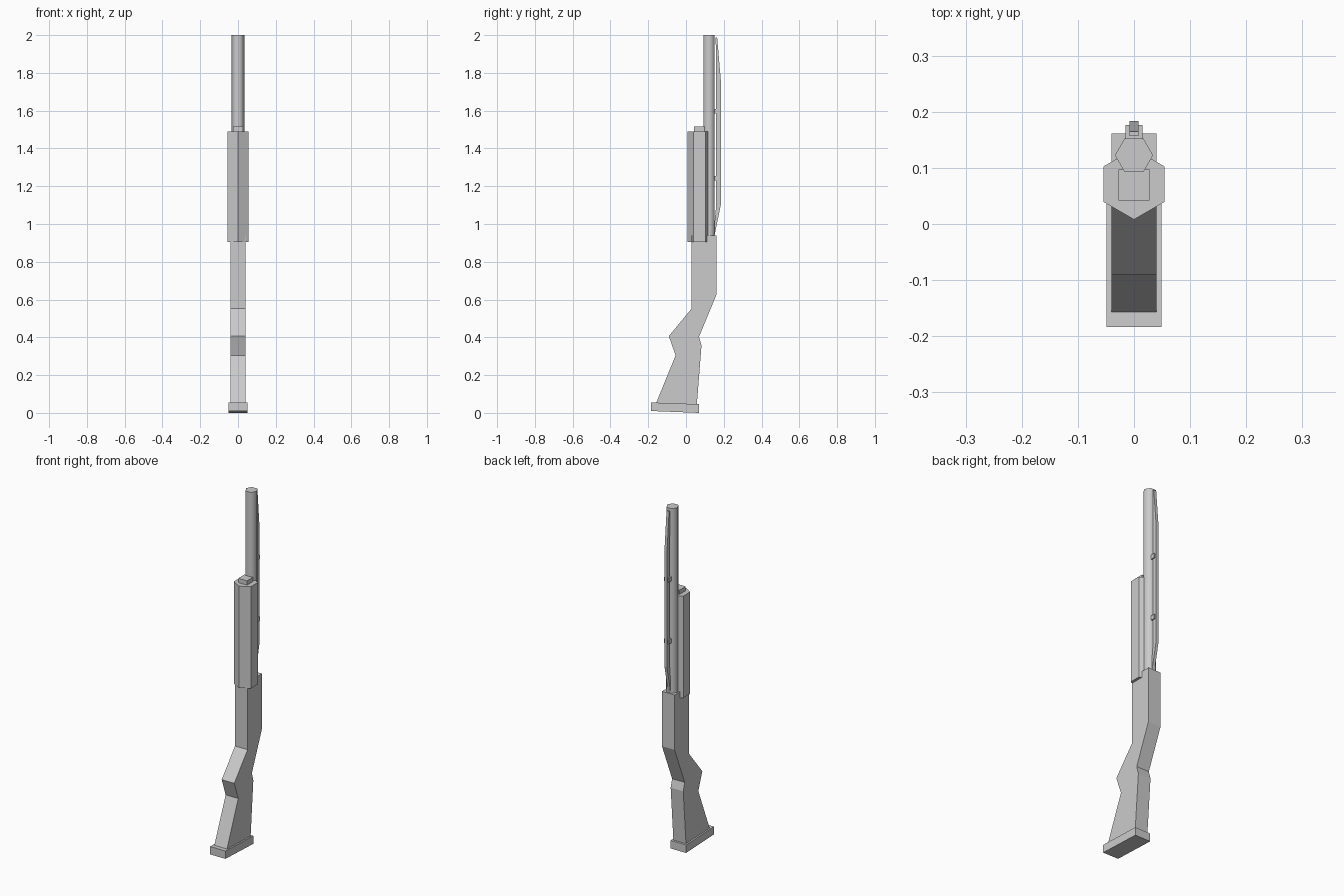
import bpy, bmesh, math
from mathutils import Vector

cube = bpy.data.objects.get("Cube")
if cube:
    bpy.data.objects.remove(cube)

# Single plain finish
grey = bpy.data.materials.new("light_grey")
grey.use_nodes = True
COLOR = (0.6, 0.6, 0.6, 1)
grey.diffuse_color = COLOR
grey.node_tree.nodes["Principled BSDF"].inputs["Base Color"].default_value = COLOR


def extrude(name, points, offset):
    """Extrude a closed outline along an offset vector."""
    bm = bmesh.new()
    face = bm.faces.new([bm.verts.new(p) for p in points])
    res = bmesh.ops.extrude_face_region(bm, geom=[face])
    moved = [v for v in res["geom"] if isinstance(v, bmesh.types.BMVert)]
    bmesh.ops.translate(bm, verts=moved, vec=Vector(offset))
    bmesh.ops.recalc_face_normals(bm, faces=bm.faces)
    mesh = bpy.data.meshes.new(name)
    bm.to_mesh(mesh)
    bm.free()
    mesh.materials.append(grey)
    obj = bpy.data.objects.new(name, mesh)
    bpy.context.collection.objects.link(obj)
    return obj


def side_profile(name, outline, half):
    return extrude(name, [(-half, y, z) for y, z in outline], (2 * half, 0, 0))


def hex_prism(name, y, radius, z0, z1, turn=0):
    angles = [math.radians(60 * i + turn) for i in range(6)]
    ring = [(radius * math.cos(a), y + radius * math.sin(a), z0) for a in angles]
    return extrude(name, ring, (0, 0, z1 - z0))


def box(name, half, y0, y1, z0, z1):
    return side_profile(name, [(y0, z0), (y1, z0), (y1, z1), (y0, z1)], half)


# Stock and receiver in one silhouette
side_profile("stock_and_receiver", [
    (0.03, 0.94), (0.161, 0.94), (0.161, 0.625), (0.069, 0.403),
    (0.082, 0.357), (0.057, 0.04), (-0.163, 0.04), (-0.055, 0.305),
    (-0.091, 0.406), (0.03, 0.553)], 0.04)

# Slightly tilted butt pad
side_profile("butt_pad", [
    (-0.184, 0.055), (0.069, 0.046), (0.069, 0.0), (-0.184, 0.01)], 0.049)

# Sliding grip and magazine end
hex_prism("fore_grip", 0.071, 0.063, 0.905, 1.49, turn=30)
box("magazine_end", 0.0275, 0.042, 0.097, 1.45, 1.515)

# Barrel with rounded shading on its sides
barrel = hex_prism("barrel", 0.1225, 0.034, 0.92, 2.0)
for poly in barrel.data.polygons:
    poly.use_smooth = abs(poly.normal.z) < 0.5
for edge in barrel.data.edges:
    a, b = (barrel.data.vertices[i].co.z for i in edge.vertices)
    edge.use_edge_sharp = abs(a - b) < 0.01

# Sighting rib with tapered ends, held off the barrel by two mounts
side_profile("sight_rib", [
    (0.157, 1.987), (0.165, 1.987), (0.184, 1.765), (0.184, 1.1),
    (0.15, 0.935), (0.144, 0.935), (0.16, 1.1), (0.16, 1.765)], 0.008)
for i, z in enumerate((1.23, 1.585)):
    box(f"rib_mount_{i + 1}", 0.015, 0.145, 0.176, z, z + 0.025)
